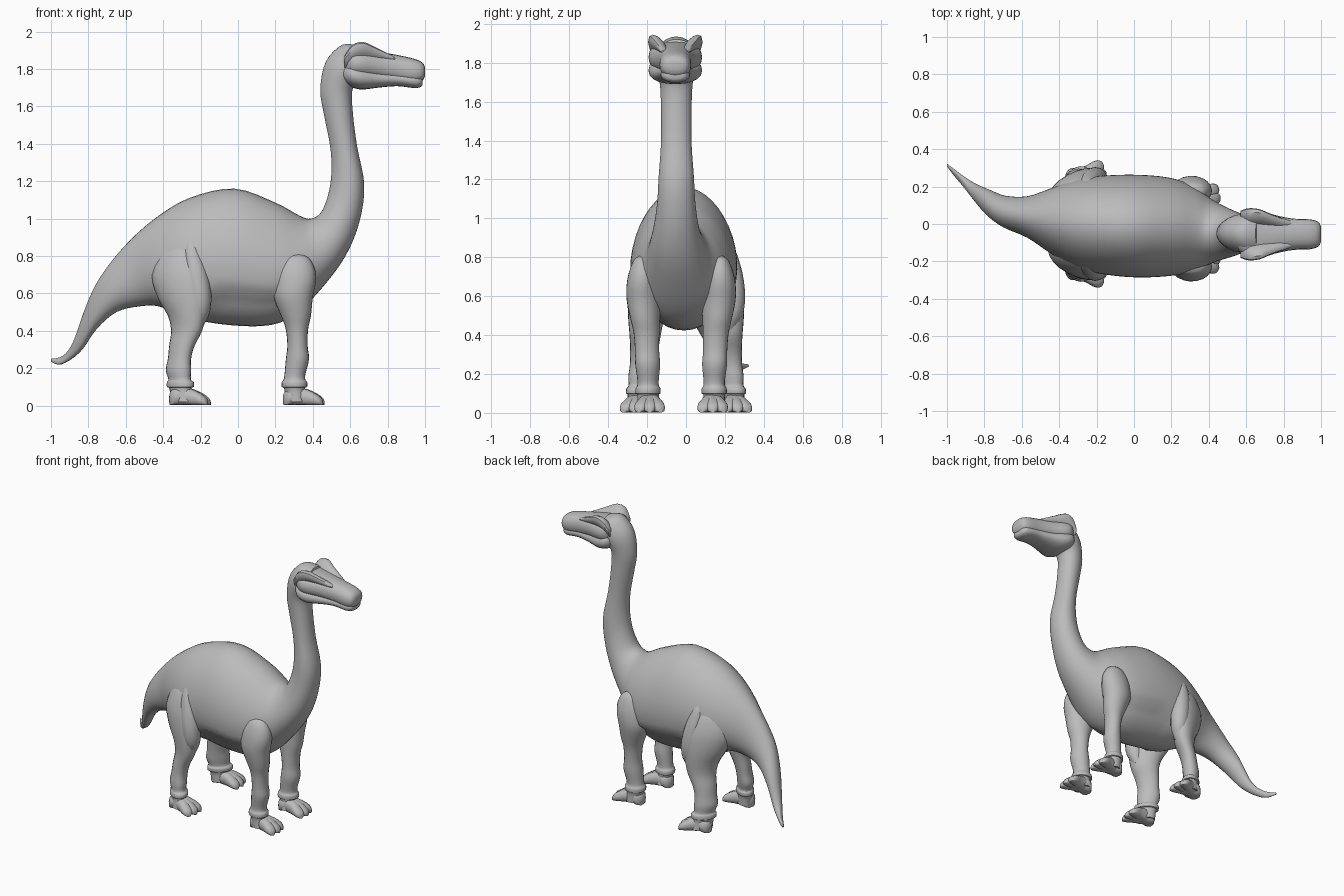
import bpy
import bmesh
from math import sin, cos, pi, radians, copysign
from mathutils import Vector

default_cube = bpy.data.objects.get("Cube")
if default_cube:
    bpy.data.objects.remove(default_cube, do_unlink=True)

# Single stone grey for the whole animal
grey = bpy.data.materials.new("stone_grey")
grey.use_nodes = True
tone = (0.5, 0.5, 0.5, 1)
grey.diffuse_color = tone
grey.node_tree.nodes["Principled BSDF"].inputs["Base Color"].default_value = tone

SHOULDER_LINE = -0.025
HIP_LINE = 0.0
HEAD_LINE = -0.055
parts = []


def finish(name, bm):
    bmesh.ops.recalc_face_normals(bm, faces=bm.faces)
    mesh = bpy.data.meshes.new(name)
    bm.to_mesh(mesh)
    bm.free()
    mesh.materials.append(grey)
    part = bpy.data.objects.new(name, mesh)
    bpy.context.collection.objects.link(part)
    parts.append(part)
    return part


def smooth_rows(rows, steps):
    """Interpolate every column of a section table with a spline."""
    out = []
    last = len(rows) - 1
    for i in range(last):
        a, b, c, d = (rows[max(0, min(last, i + k))] for k in (-1, 0, 1, 2))
        for s in range(steps):
            t = s / steps
            out.append([q + 0.5 * t * (r - p + t * (2 * p - 5 * q + 4 * r - o
                        + t * (3 * (q - r) + o - p)))
                        for p, q, r, o in zip(a, b, c, d)])
    out.append(list(rows[-1]))
    return out


def loft(name, rows, section, sides=20, steps=3, power=1.0, egg=0.0):
    """Skin rings; section(row) gives the centre and two half axes."""
    def bend(value):
        return copysign(abs(value) ** power, value)

    bm = bmesh.new()
    rings = []
    for row in smooth_rows(rows, steps):
        centre, up, side = (Vector(v) for v in section(*row))
        ring = []
        for k in range(sides):
            c, s = cos(2 * pi * k / sides), sin(2 * pi * k / sides)
            ring.append(bm.verts.new(
                centre + up * bend(c) + side * bend(s) * (1 - egg * c)))
        rings.append(ring)
    for r, q in zip(rings, rings[1:]):
        for k in range(sides):
            n = (k + 1) % sides
            bm.faces.new((r[k], r[n], q[n], q[k]))
    bm.faces.new(rings[0])
    bm.faces.new(rings[-1])
    return finish(name, bm)


# Section types
def spine_section(tx, tz, bx, bz, y, half_width):
    return (((tx + bx) / 2, y, (tz + bz) / 2),
            ((tx - bx) / 2, 0, (tz - bz) / 2), (0, half_width, 0))


def head_section(x, top, bottom, half_width):
    return ((x, HEAD_LINE, (top + bottom) / 2),
            (0, 0, (top - bottom) / 2), (0, half_width, 0))


def limb_section(side, midline, skew):
    """Horizontal ellipse; skew turns its front end outward."""
    def section(z, x, half_x, y, half_y):
        return ((x, midline + side * y, z),
                (half_x, side * skew * half_x, 0), (0, half_y, 0))
    return section


# Tail, trunk and neck: top x z, bottom x z, y, half width
spine = [
    (-1, .25, -1, .235, .315, .008),
    (-.935, .267, -.945, .22, .255, .022),
    (-.88, .345, -.845, .285, .18, .042),
    (-.81, .54, -.755, .41, .115, .07),
    (-.735, .69, -.65, .5, .065, .085),
    (-.605, .855, -.53, .53, .037, .112),
    (-.445, 1, -.42, .53, .015, .18),
    (-.26, 1.11, -.28, .47, 0, .245),
    (-.02, 1.16, -.04, .43, -.01, .272),
    (.2, 1.085, .17, .43, -.015, .262),
    (.33, 1.015, .31, .49, -.025, .225),
    (.39, 1, .45, .63, -.04, .165),
    (.445, 1.035, .575, .8, -.05, .125),
    (.485, 1.14, .65, .985, -.05, .1),
    (.5, 1.26, .675, 1.18, -.05, .09),
    (.492, 1.39, .637, 1.385, -.05, .078),
    (.46, 1.555, .615, 1.555, -.05, .078),
    (.44, 1.69, .61, 1.68, -.05, .083),
    (.47, 1.84, .64, 1.73, -.05, .1),
    (.56, 1.93, .68, 1.76, -.05, .105),
    (.65, 1.92, .69, 1.78, -.05, .1)]
body = loft("body_neck_and_tail", spine, spine_section, sides=40, steps=4, egg=.12)

# Fold along the flank above the belly
for v in body.data.vertices:
    if -.2 < v.co.x < .25 and v.co.z < .59:
        v.co.y = HIP_LINE + (v.co.y - HIP_LINE) * .87

# Head: x, top, bottom, half width
loft("upper_head", [
    (.56, 1.91, 1.77, .09), (.61, 1.915, 1.75, .13), (.66, 1.905, 1.748, .136),
    (.75, 1.892, 1.742, .104), (.85, 1.875, 1.73, .084),
    (.94, 1.855, 1.72, .08), (.985, 1.835, 1.735, .066),
    (1, 1.81, 1.765, .04)], head_section, power=.85)
loft("lower_jaw", [
    (.56, 1.83, 1.73, .09), (.6, 1.835, 1.705, .132), (.66, 1.82, 1.69, .135),
    (.75, 1.795, 1.7, .102), (.85, 1.785, 1.708, .08), (.94, 1.775, 1.698, .074),
    (.975, 1.765, 1.703, .06), (.987, 1.755, 1.715, .04)],
    head_section, power=.9)

# Brow ridges: x, z, half height, y from the head line, half width
brow = [(.57, 1.83, .04, .09, .03), (.61, 1.87, .058, .088, .042),
        (.67, 1.89, .054, .088, .038), (.74, 1.875, .038, .07, .03),
        (.84, 1.85, .014, .05, .02)]

# Limbs: z, x, half depth, y from the midline, half width
foreleg = [
    (.81, .31, .02, .195, .012), (.79, .31, .068, .195, .045),
    (.73, .305, .106, .192, .074), (.66, .302, .114, .194, .086),
    (.58, .295, .105, .192, .088),
    (.48, .31, .08, .185, .075), (.41, .315, .06, .178, .066),
    (.32, .318, .054, .175, .062), (.25, .318, .062, .172, .064),
    (.17, .305, .056, .17, .055), (.14, .302, .058, .17, .056),
    (.125, .302, .068, .17, .064), (.1, .302, .068, .17, .064),
    (.09, .302, .055, .17, .055), (.02, .31, .055, .165, .06)]
hindleg = [
    (.9, -.29, .02, .155, .02), (.82, -.315, .09, .172, .06),
    (.7, -.322, .138, .19, .082), (.58, -.3, .13, .2, .088),
    (.48, -.275, .1, .206, .084), (.4, -.275, .083, .21, .075),
    (.32, -.3, .068, .215, .068), (.25, -.313, .062, .22, .065),
    (.19, -.318, .068, .226, .066), (.14, -.312, .06, .232, .06),
    (.125, -.308, .072, .234, .068), (.1, -.308, .072, .236, .068),
    (.09, -.308, .058, .238, .058), (.02, -.3, .06, .245, .06)]
thigh_muscle = [
    (.91, -.25, .012, .195, .012), (.84, -.245, .042, .21, .042),
    (.72, -.225, .062, .23, .06), (.6, -.207, .064, .242, .062),
    (.5, -.203, .053, .235, .056), (.42, -.218, .03, .22, .03)]
toe = [(-.06, .05, .02), (-.045, .085, .045), (0, .1, .052),
       (.07, .085, .036), (.12, .062, .036), (.15, .04, .026),
       (.16, .02, .01)]


def add_foot(name, x, y, yaw):
    """Three splayed toes, the whole foot turned by yaw degrees."""
    for label, splay in (("left", 21), ("middle", 0), ("right", -21)):
        angle = radians(yaw + splay)
        dx, dy = cos(angle), sin(angle)

        def section(reach, top, half_width):
            return ((x + dx * reach, y + dy * reach, top / 2 + .002),
                    (0, 0, top / 2), (-dy * half_width, dx * half_width, 0))
        loft(f"{name}_{label}_toe", toe, section, sides=12, steps=2, power=.8)


for side, label in ((-1, "near"), (1, "far")):
    hip = limb_section(side, HIP_LINE, .35)
    loft(f"{label}_hindleg", hindleg, hip)
    loft(f"{label}_thigh_muscle", thigh_muscle,
         limb_section(side, HIP_LINE, 0), sides=16)
    loft(f"{label}_foreleg", foreleg, limb_section(side, SHOULDER_LINE, .08))
    add_foot(f"{label}_forefoot", .303, SHOULDER_LINE + side * .162, 0)
    add_foot(f"{label}_hindfoot", -.305, HIP_LINE + side * .245, side * 8)

    def brow_section(x, z, half_height, y, half_width):
        return ((x, HEAD_LINE + side * y, z),
                (0, side * .5 * half_height, half_height), (0, half_width, 0))
    loft(f"{label}_brow", brow, brow_section, sides=12)

# Smooth shading with sharp creases kept
bpy.ops.object.select_all(action="DESELECT")
for part in parts:
    part.select_set(True)
bpy.context.view_layer.objects.active = body
bpy.ops.object.shade_smooth_by_angle(angle=radians(40))
